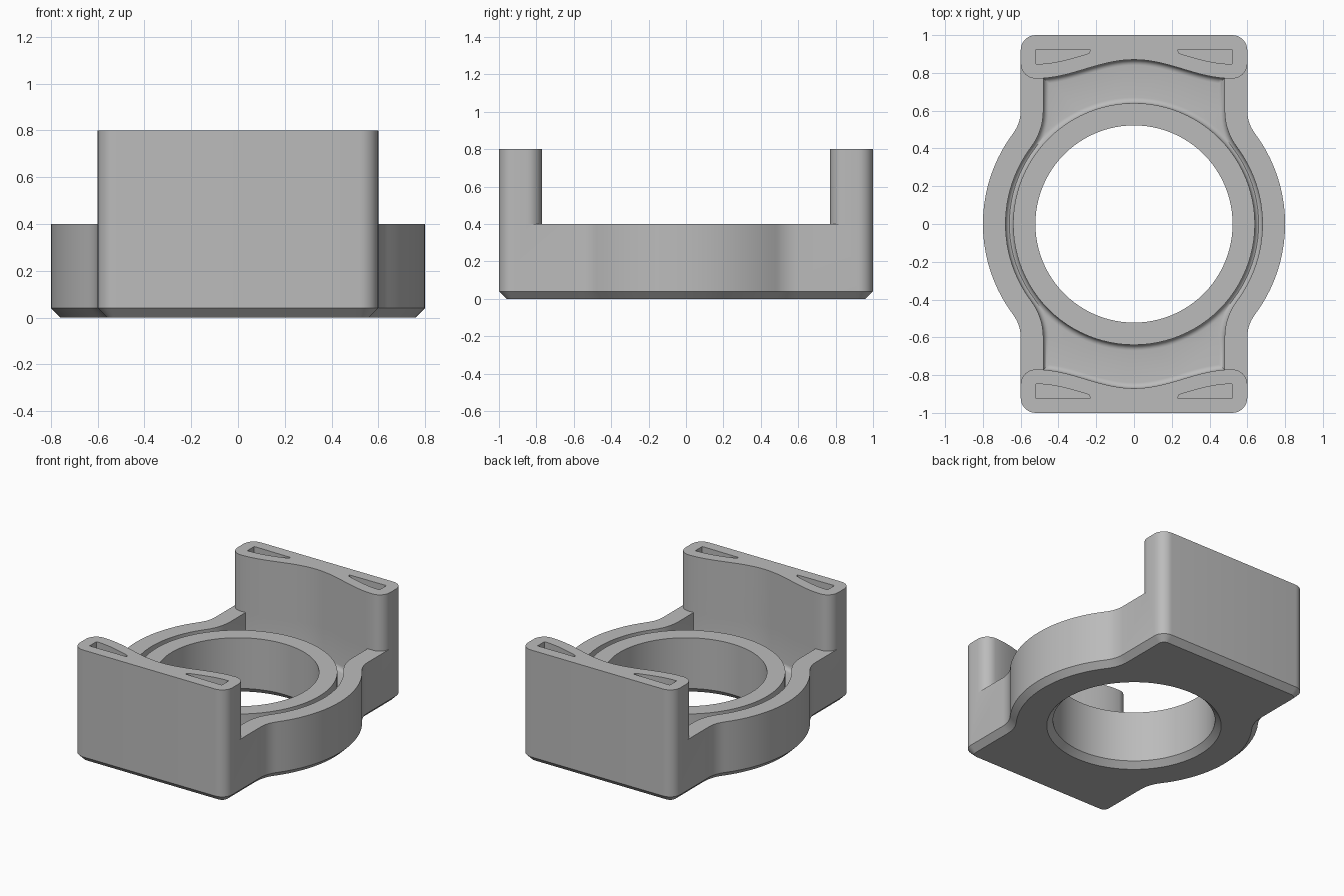
import bpy, bmesh, math
from math import sin, cos, pi, radians

cube = bpy.data.objects.get("Cube")
if cube:
    bpy.data.objects.remove(cube, do_unlink=True)

BASE_H, WALL_H, FLOOR, CHAMFER, FILLET = 0.4, 0.8, 0.16, 0.04, 0.03
SLOT_FLOOR = 0.16


# ---------- helpers ----------
def arc(cx, cy, r, a0, a1, n):
    """Points on an arc, angles in degrees."""
    steps = [radians(a0 + (a1 - a0) * i / n) for i in range(n + 1)]
    return [(cx + r * cos(a), cy + r * sin(a)) for a in steps]


def four_way(quad):
    """Mirror a first-quadrant path into a closed counter-clockwise outline."""
    half = quad + [(-x, y) for x, y in reversed(quad)]
    full = half + [(-x, -y) for x, y in half]
    out = []
    for p in full:
        if not out or math.dist(p, out[-1]) > 1e-5:
            out.append(p)
    if math.dist(out[0], out[-1]) < 1e-5:
        out.pop()
    return out


def inset(points, d):
    """Move a counter-clockwise outline inward by d, with mitred corners."""
    if d == 0:
        return points
    res = []
    for i, (x, y) in enumerate(points):
        px, py = points[i - 1]
        qx, qy = points[(i + 1) % len(points)]
        la, lb = math.dist((x, y), (px, py)), math.dist((x, y), (qx, qy))
        ax, ay = (py - y) / la, (x - px) / la
        bx, by = (y - qy) / lb, (qx - x) / lb
        k = d / (1 + ax * bx + ay * by)
        res.append((x + (ax + bx) * k, y + (ay + by) * k))
    return res


def loft(name, outline, layers):
    """Solid through (inset, height) layers of one outline."""
    bm = bmesh.new()
    rings = [[bm.verts.new((x, y, z)) for x, y in inset(outline, d)] for d, z in layers]
    n = len(outline)
    for lo, hi in zip(rings, rings[1:]):
        for i in range(n):
            j = (i + 1) % n
            bm.faces.new((lo[i], lo[j], hi[j], hi[i]))
    bm.faces.new(rings[0][::-1])
    bm.faces.new(rings[-1])
    bmesh.ops.recalc_face_normals(bm, faces=bm.faces)
    mesh = bpy.data.meshes.new(name)
    bm.to_mesh(mesh)
    bm.free()
    ob = bpy.data.objects.new(name, mesh)
    bpy.context.collection.objects.link(ob)
    return ob


def combine(target, tool, operation):
    """Apply a boolean and discard the tool."""
    tool.hide_render = True
    mod = target.modifiers.new("cut", 'BOOLEAN')
    mod.object, mod.operation, mod.solver = tool, operation, 'EXACT'
    bpy.context.view_layer.objects.active = target
    bpy.ops.object.modifier_apply(modifier=mod.name)
    bpy.data.objects.remove(tool, do_unlink=True)


def wall_y(x):
    """Inner face of the end walls: a shallow S-curve."""
    return 0.82 + 0.05 * cos(pi * x / 0.52)


def circle(r):
    return arc(0, 0, r, 0, 360, 96)[:-1]


blend = math.degrees(math.atan2(0.6, 0.8))     # where round sides meet straight ends

# ---------- full-height body with chamfered foot ----------
outer = (arc(0, 0, 0.8, 0, blend, 10) + arc(0.8, 0.6, 0.2, 180 + blend, 180, 8)
         + arc(0.52, 0.92, 0.08, 0, 90, 8))
body = loft("holder_body", four_way(outer), [(CHAMFER, 0), (0, CHAMFER), (0, WALL_H)])

# ---------- open space between the two end walls ----------
curve = [(0.48 * i / 16, wall_y(0.48 * i / 16)) for i in range(16, -1, -1)]
gap = [(0.9, 0.85)] + arc(0.52, 0.85, 0.08, 0, -90, 8) + curve
combine(body, loft("gap_cutter", four_way(gap), [(0, BASE_H), (0, 1)]), 'DIFFERENCE')

# ---------- pocket with filleted floor ----------
inner = arc(0, 0, 0.68, 0, blend, 12) + arc(0.8, 0.6, 0.32, 180 + blend, 180, 8) + curve
quarter = [pi / 2 * i / 6 for i in range(7)]
fillet = [(FILLET * (1 - sin(a)), FLOOR + FILLET * (1 - cos(a))) for a in quarter]
combine(body, loft("pocket_cutter", four_way(inner), fillet + [(0, 0.5)]), 'DIFFERENCE')

# ---------- collar with flared root ----------
flare = [(-d, z) for d, z in fillet]
collar = loft("collar", circle(0.64), [(-FILLET, 0.1)] + flare + [(0, BASE_H)])
combine(body, collar, 'UNION')

# ---------- through hole, chamfered underneath ----------
hole = loft("hole_cutter", circle(0.522), [(-2 * CHAMFER, -CHAMFER), (0, CHAMFER), (0, 1)])
combine(body, hole, 'DIFFERENCE')

# ---------- tapered slots in the wall tops ----------
xs = [0.24 + 0.28 * i / 8 for i in range(9)]
slot = [(0.23, 0.922)] + [(x, wall_y(x) + 0.077) for x in xs] + [(0.52, 0.925)]
for sx in (1, -1):
    for sy in (1, -1):
        pts = [(sx * x, sy * y) for x, y in slot]
        cutter = loft("slot_cutter", pts, [(0, SLOT_FLOOR), (0, 1)])
        combine(body, cutter, 'DIFFERENCE')

# ---------- material and shading ----------
grey = bpy.data.materials.new("plain grey")
grey.use_nodes = True
colour = (0.5, 0.5, 0.5, 1)
grey.diffuse_color = colour
grey.node_tree.nodes["Principled BSDF"].inputs["Base Color"].default_value = colour
body.data.materials.clear()
body.data.materials.append(grey)
for poly in body.data.polygons:
    poly.material_index = 0
bpy.ops.object.select_all(action='DESELECT')
body.select_set(True)
bpy.context.view_layer.objects.active = body
bpy.ops.object.shade_smooth_by_angle(angle=radians(30))
